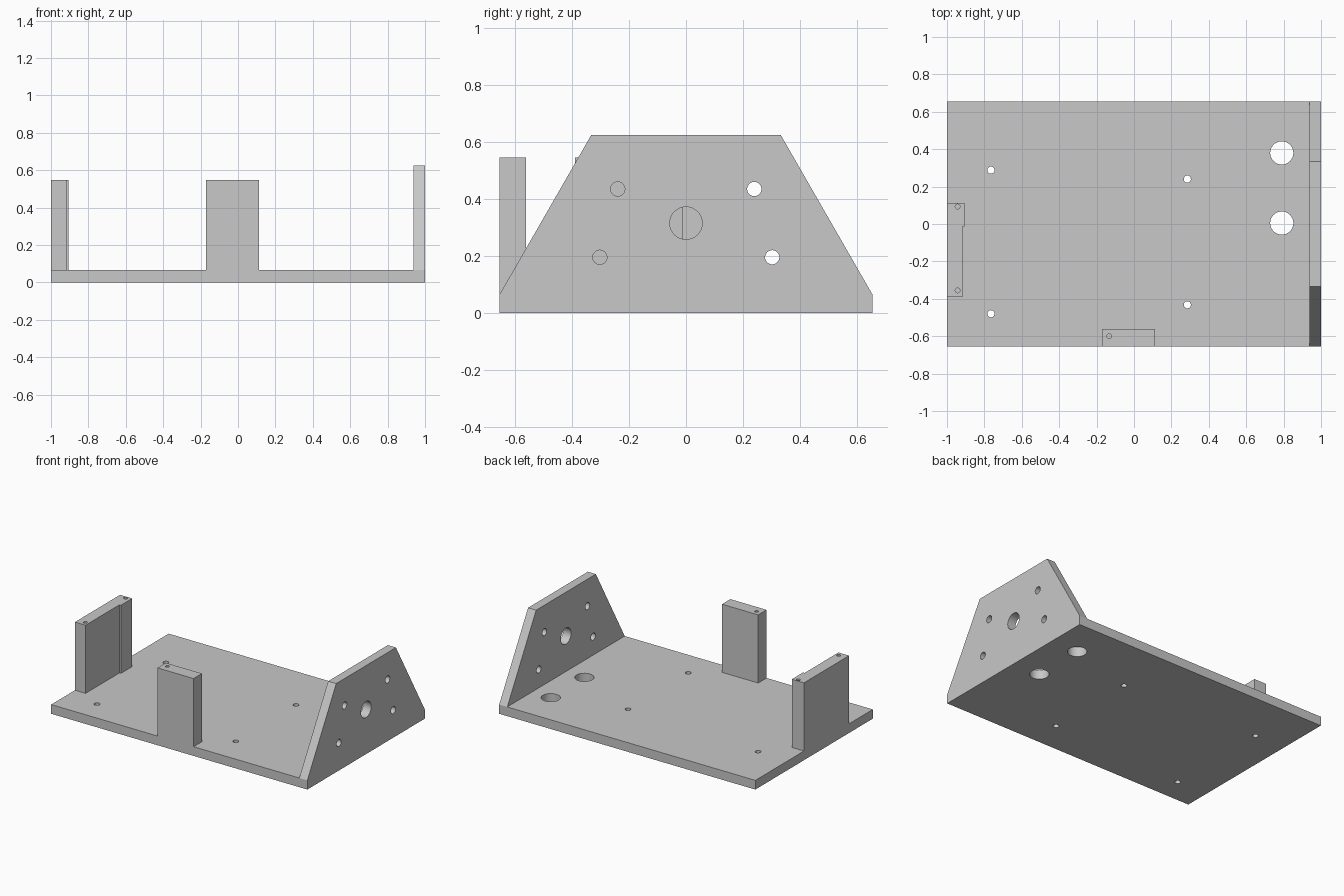
import bpy
import bmesh
import math
from mathutils import Vector

cube = bpy.data.objects.get("Cube")
if cube:
    bpy.data.objects.remove(cube, do_unlink=True)

grey = bpy.data.materials.new("light grey")
grey.use_nodes = True
COLOUR = (0.58, 0.58, 0.58, 1)
grey.diffuse_color = COLOUR
grey.node_tree.nodes["Principled BSDF"].inputs["Base Color"].default_value = COLOUR

HALF_Y = 0.655
FLOOR = 0.065
POST_TOP = 0.546


def prism(name, points, direction):
    """Solid made by pushing a flat outline along a direction."""
    bm = bmesh.new()
    face = bm.faces.new([bm.verts.new(p) for p in points])
    new = bmesh.ops.extrude_face_region(bm, geom=[face], use_keep_orig=True)["geom"]
    bmesh.ops.translate(bm, vec=direction,
                        verts=[v for v in new if isinstance(v, bmesh.types.BMVert)])
    bmesh.ops.recalc_face_normals(bm, faces=bm.faces)
    mesh = bpy.data.meshes.new(name)
    bm.to_mesh(mesh)
    bm.free()
    mesh.materials.append(grey)
    obj = bpy.data.objects.new(name, mesh)
    bpy.context.collection.objects.link(obj)
    return obj


def block(name, outline, z0, z1):
    return prism(name, [(x, y, z0) for x, y in outline], (0, 0, z1 - z0))


def rectangle(x0, x1, y0, y1):
    return [(x0, y0), (x1, y0), (x1, y1), (x0, y1)]


def drill(start, direction, radius, sides=32):
    """Round cutter beginning at start and running along direction."""
    start, direction = Vector(start), Vector(direction)
    turn = direction.to_track_quat("Z", "Y")
    ring = []
    for i in range(sides):
        a = math.tau * i / sides
        ring.append(start + turn @ Vector((radius * math.cos(a), radius * math.sin(a), 0)))
    return prism("drill", ring, direction)


def combine(target, other, operation):
    """Apply one exact boolean to target and discard the helper."""
    other.hide_render = True
    mod = target.modifiers.new("join", "BOOLEAN")
    mod.object, mod.operation, mod.solver = other, operation, "EXACT"
    graph = bpy.context.evaluated_depsgraph_get()
    mesh = bpy.data.meshes.new_from_object(target.evaluated_get(graph))
    target.modifiers.clear()
    target.data = mesh
    bpy.data.objects.remove(other, do_unlink=True)


# Base plate
body = block("mounting_bracket", rectangle(-1, 1, -HALF_Y, HALF_Y), 0, FLOOR)

# Sloped end plate
profile = [(-HALF_Y, 0), (HALF_Y, 0), (HALF_Y, FLOOR),
           (0.333, 0.625), (-0.333, 0.625), (-HALF_Y, FLOOR)]
end_plate = prism("end_plate", [(0.937, y, z) for y, z in profile], (0.063, 0, 0))

# Stepped side post and front post
side_post = block("side_post", [(-1, -0.39), (-0.917, -0.39), (-0.917, -0.013),
                                (-0.905, -0.013), (-0.905, 0.113), (-1, 0.113)], 0, POST_TOP)
front_post = block("front_post", rectangle(-0.17, 0.112, -HALF_Y, -0.562), 0, POST_TOP)

for part in (end_plate, side_post, front_post):
    combine(body, part, "UNION")

# Holes through the base plate: two cable holes and four screw holes
for x, y, r in [(0.79, 0.38, 0.062), (0.79, 0.005, 0.062),
                (-0.765, 0.288, 0.019), (0.285, 0.24, 0.019),
                (0.285, -0.432, 0.019), (-0.765, -0.48, 0.019)]:
    combine(body, drill((x, y, -0.05), (0, 0, 0.2), r), "DIFFERENCE")

# Holes through the end plate: shaft hole and mirrored screw holes
end_holes = [(0, 0.315, 0.057)]
for side in (-1, 1):
    end_holes += [(side * 0.24, 0.435, 0.025), (side * 0.303, 0.195, 0.025)]
for y, z, r in end_holes:
    combine(body, drill((0.9, y, z), (0.15, 0, 0), r), "DIFFERENCE")

# Blind screw holes in the post tops
for x, y in [(-0.943, 0.093), (-0.943, -0.355), (-0.132, -0.6)]:
    combine(body, drill((x, y, POST_TOP + 0.05), (0, 0, -0.2), 0.013, 20), "DIFFERENCE")

# Single material, tidy flat faces, smooth hole walls
body.data.materials.clear()
body.data.materials.append(grey)
bm = bmesh.new()
bm.from_mesh(body.data)
bmesh.ops.remove_doubles(bm, verts=bm.verts, dist=0.0001)
for face in bm.faces:
    face.material_index = 0
bm.to_mesh(body.data)
bm.free()
bpy.context.view_layer.objects.active = body
body.select_set(True)
bpy.ops.object.shade_smooth_by_angle(angle=math.radians(25))
